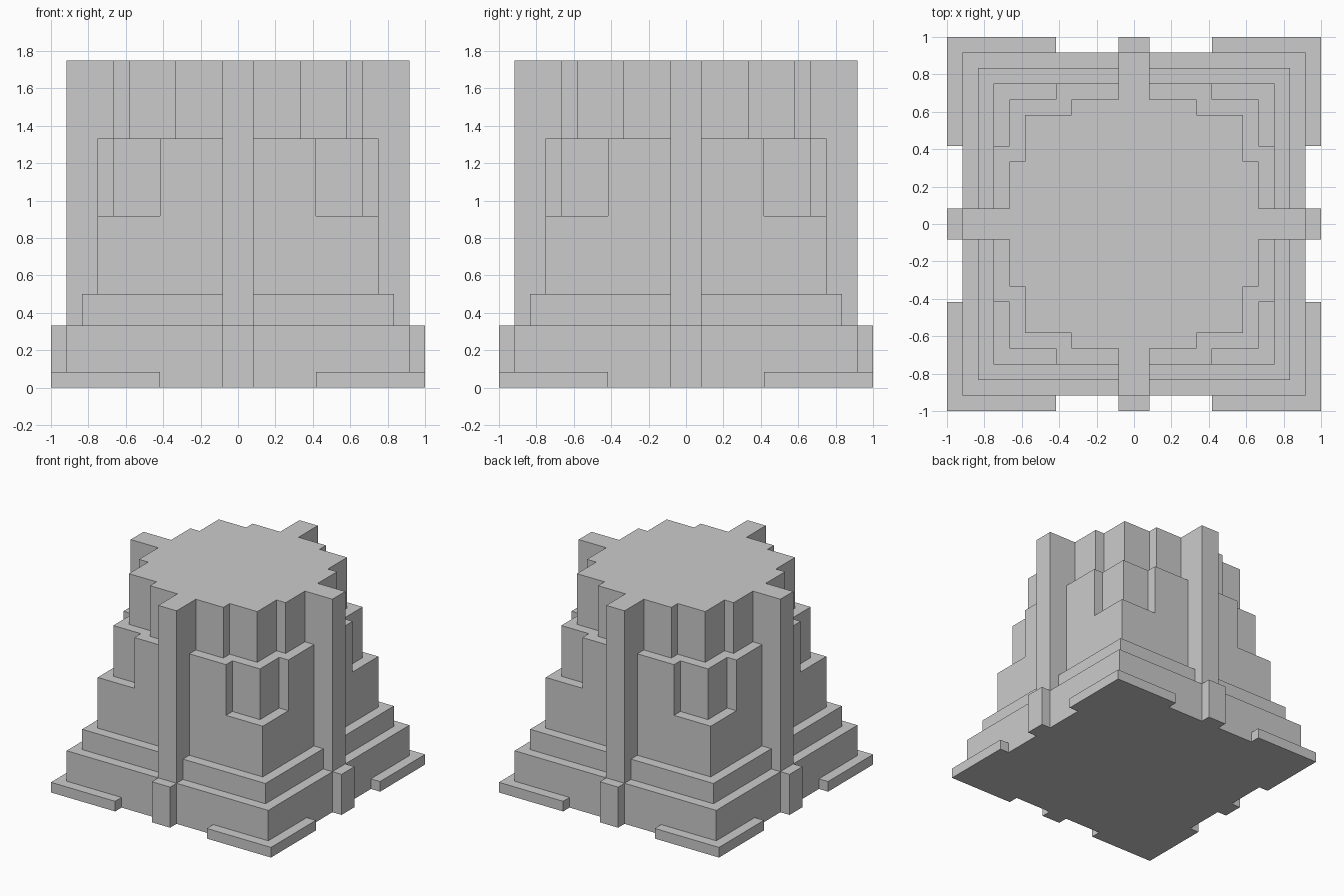
import bpy, bmesh
from math import pi
from mathutils import Matrix, Vector

if "Cube" in bpy.data.objects:
    bpy.data.objects.remove(bpy.data.objects["Cube"])

U = 1 / 12  # modelling grid


def prism(bm, points, direction):
    """Extrude a closed 3D outline (grid units) along a direction."""
    face = bm.faces.new([bm.verts.new(Vector(p) * U) for p in points])
    new = bmesh.ops.extrude_face_region(bm, geom=[face], use_keep_orig=True)
    verts = [g for g in new["geom"] if isinstance(g, bmesh.types.BMVert)]
    bmesh.ops.translate(bm, verts=verts, vec=Vector(direction) * U)


def finish(name, bm):
    bmesh.ops.recalc_face_normals(bm, faces=bm.faces)
    mesh = bpy.data.meshes.new(name)
    bm.to_mesh(mesh)
    bm.free()
    obj = bpy.data.objects.new(name, mesh)
    bpy.context.collection.objects.link(obj)


def turned(points, k):
    """Turn points by k quarter turns about z."""
    rot = Matrix.Rotation(k * pi / 2, 3, 'Z')
    return [rot @ Vector(p) for p in points]


def tier(name, quarter, z0, z1):
    """Stacked level whose outline repeats one corner four times."""
    bm = bmesh.new()
    outline = [p for k in range(4) for p in turned([(x, y, z0) for x, y in quarter], k)]
    prism(bm, outline, (0, 0, z1 - z0))
    finish(name, bm)


def four_way(name, points, direction):
    """Solid repeated on all four sides."""
    bm = bmesh.new()
    for k in range(4):
        prism(bm, turned(points, k), turned([direction], k)[0])
    finish(name, bm)


def notched(side, half):
    """Square corner stepped in by one unit beyond the given half width."""
    s = side - 1
    return [(side, half), (s, half), (s, s), (half, s), (half, side)]


# Stepped tower body
tier("plinth", [(11, 11)], 0, 4)
tier("step", [(10, 10)], 4, 6)
tier("lower_body", [(9, 9)], 6, 11)
tier("upper_body", notched(9, 5), 11, 16)
tier("crown", notched(8, 4), 16, 21)

# Full-height ribs with a thicker foot
rib = [(8, 0), (12, 0), (12, 4), (11, 4), (11, 21), (8, 21)]
four_way("ribs", [(r, -1, z) for r, z in rib], (0, 2, 0))

# L-shaped corner plates around the plinth
plate = [(12, 5), (12, 12), (5, 12), (5, 11), (11, 11), (11, 5)]
four_way("corner_plates", [(x, y, 0) for x, y in plate], (0, 0, 1))
